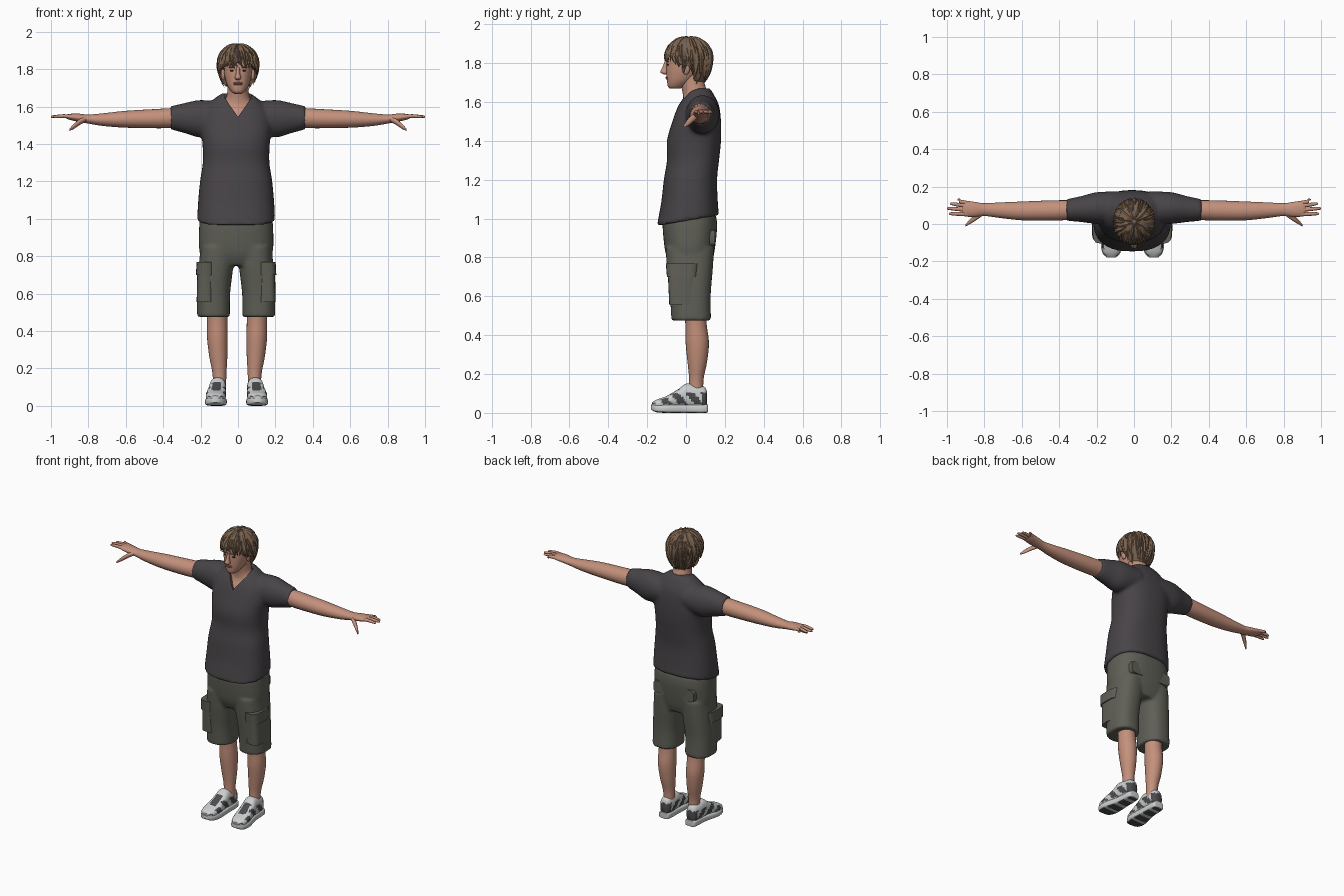
import bpy, bmesh, math, random
from mathutils import Vector

random.seed(4)
cube = bpy.data.objects.get("Cube")
if cube:
    bpy.data.objects.remove(cube)


def material(name, *rgb):
    m = bpy.data.materials.new(name)
    m.use_nodes = True
    m.diffuse_color = (*rgb, 1)
    m.node_tree.nodes["Principled BSDF"].inputs["Base Color"].default_value = (*rgb, 1)
    return m


SKIN = material("skin", 0.55, 0.28, 0.20)
HAIR = material("brown_hair", 0.19, 0.12, 0.075)
SHIRT = material("charcoal_cotton", 0.064, 0.057, 0.063)
SHORTS = material("olive_grey_canvas", 0.115, 0.115, 0.095)
WHITE = material("shoe_white", 0.60, 0.62, 0.62)
DARK = material("shoe_dark", 0.07, 0.07, 0.075)
LIPS = material("lips", 0.40, 0.16, 0.13)
EYE = material("eye_dark", 0.05, 0.035, 0.03)


def bridge(bm, loops):
    """Skin a list of vertex loops and close both ends."""
    n = len(loops[0])
    for lo, hi in zip(loops, loops[1:]):
        for i in range(n):
            j = (i + 1) % n
            bm.faces.new((lo[i], lo[j], hi[j], hi[i]))
    bm.faces.new(loops[0])
    bm.faces.new(loops[-1])


def loft(bm, rings, axis="z", side=1, off=0, n=24, power=2, steps=4):
    """Smooth loft through rings (x, y, z, half width, half depth, tilt)."""
    rings = [tuple(r) + (0,) * (6 - len(r)) for r in rings]
    fine = []
    for i in range(len(rings) - 1):
        p0, p1, p2, p3 = (rings[max(0, min(k, len(rings) - 1))] for k in range(i - 1, i + 3))
        for t in (k / steps for k in range(steps)):
            fine.append([b + t * (c - a) / 2 + t * t * (a - 2.5 * b + 2 * c - d / 2)
                         + t ** 3 * (1.5 * (b - c) + (d - a) / 2)
                         for a, b, c, d in zip(p0, p1, p2, p3)])
    fine.append(rings[-1])
    loops = []
    for x, y, z, a, b, tilt in fine:
        loop = []
        for k in range(n):
            ang = math.tau * k / n
            c, s = (math.copysign(abs(v) ** (2 / power), v) for v in (math.cos(ang), math.sin(ang)))
            d = {"z": (a * c, b * s, tilt * b * s), "x": (0, a * c, b * s), "y": (a * c, 0, b * s)}[axis]
            loop.append(bm.verts.new((side * (x + d[0]) + off, y + d[1], z + d[2])))
        loops.append(loop)
    bridge(bm, loops)


def finish(name, bm, mats, rule=None, angle=50, voxel=0):
    bmesh.ops.recalc_face_normals(bm, faces=bm.faces[:])
    if rule:
        for f in bm.faces:
            f.material_index = rule(f.calc_center_median(), f.normal)
    mesh = bpy.data.meshes.new(name)
    bm.to_mesh(mesh)
    bm.free()
    for m in mats:
        mesh.materials.append(m)
    mesh.shade_smooth()
    mesh.set_sharp_from_angle(angle=math.radians(angle))
    ob = bpy.data.objects.new(name, mesh)
    bpy.context.collection.objects.link(ob)
    if voxel:
        r = ob.modifiers.new("merge", "REMESH")
        r.mode, r.voxel_size, r.use_smooth_shade = "VOXEL", voxel, True
        s = ob.modifiers.new("soften", "SMOOTH")
        s.iterations, s.factor = 4, 0.5
    return ob


def part(name, mat, rings, **kw):
    bm = bmesh.new()
    loft(bm, rings, **kw)
    return finish(name, bm, [mat])


def blob(name, mat, centre, size):
    bm = bmesh.new()
    bmesh.ops.create_uvsphere(bm, u_segments=16, v_segments=10, radius=1)
    for v in bm.verts:
        v.co = Vector(centre) + Vector(a * b for a, b in zip(v.co, size))
    return finish(name, bm, [mat])


SIDES = (("left", 1), ("right", -1))

# Shirt: body and sleeves merged, then a V neckline cut out
bm = bmesh.new()
loft(bm, [(0, .01, .99, .208, .16, .17), (0, .018, 1.08, .204, .146), (0, .023, 1.2, .193, .137),
          (0, .036, 1.3, .178, .134), (0, .041, 1.4, .18, .139), (0, .055, 1.5, .19, .125),
          (0, .065, 1.58, .17, .105), (0, .07, 1.635, .125, .075), (0, .068, 1.67, .078, .055)],
     off=-.01, n=40, power=2.4)
for _, s in SIDES:
    loft(bm, [(.08, .085, 1.54, .09, .085), (.2, .085, 1.535, .085, .1),
              (.28, .08, 1.538, .07, .082), (.36, .075, 1.54, .058, .062)], axis="x", side=s, n=32)
shirt = finish("shirt", bm, [SHIRT], voxel=.01)
bm = bmesh.new()
outline = [(0, 1.545), (.07, 1.645), (.09, 1.75), (-.09, 1.75), (-.07, 1.645)]
bridge(bm, [[bm.verts.new((x, y, z)) for x, z in outline] for y in (-.3, .06)])
cutter = finish("neckline_cutter", bm, [SHIRT])
cutter.hide_render = True
cut = shirt.modifiers.new("neckline", "BOOLEAN")
cut.operation, cut.object, cut.solver = "DIFFERENCE", cutter, "EXACT"
bpy.context.view_layer.objects.active = shirt
for m in list(shirt.modifiers):
    bpy.ops.object.modifier_apply(modifier=m.name)
bpy.data.objects.remove(cutter)
shirt.data.set_sharp_from_angle(angle=math.radians(50))

# Shorts: hips and two wide legs merged
bm = bmesh.new()
loft(bm, [(0, .025, .75, .15, .1), (0, .02, .82, .195, .125), (0, .02, .95, .198, .14),
          (0, .02, 1.02, .19, .135)], off=-.01, n=40, power=2.5)
for _, s in SIDES:
    loft(bm, [(.121, .027, .475, .088, .102), (.12, .022, .6, .088, .105),
              (.108, .02, .74, .092, .118), (.1, .02, .85, .09, .125)],
         side=s, off=-.01, n=32, power=2.4)
finish("shorts", bm, [SHORTS], voxel=.01)
for label, s in SIDES:
    for kind, rings in (("pocket", [(.166, -.02, .555, .045, .066), (.164, -.02, .73, .044, .074)]),
                        ("pocket_flap", [(.166, -.02, .7, .049, .078), (.164, -.02, .77, .047, .084)])):
        part(f"{label}_{kind}", SHORTS, rings, side=s, off=-.01, power=3.5)
    part(f"{label}_back_pocket", SHORTS, [(.1, .1, .9, .055, .045), (.1, .148, .9, .05, .04)],
         axis="y", side=s, off=-.01, power=4)

# Neck with upper chest
part("neck", SKIN, [(0, .06, 1.48, .12, .095), (0, .06, 1.545, .12, .102), (0, .06, 1.6, .1, .077),
                    (0, .05, 1.64, .067, .066), (0, .035, 1.69, .056, .062), (0, .02, 1.76, .055, .06)],
     n=32)

# Head and face
part("head", SKIN, [(0, -.055, 1.668, .02, .025), (0, -.05, 1.68, .036, .043), (0, -.03, 1.71, .056, .068),
                    (0, -.015, 1.75, .069, .086), (0, -.004, 1.79, .076, .098), (0, .01, 1.84, .08, .108),
                    (0, .015, 1.89, .07, .09), (0, .015, 1.925, .035, .05)], n=32, power=2.2)
part("nose", SKIN, [(0, -.105, 1.742, .01, .01), (0, -.111, 1.753, .017, .021), (0, -.109, 1.775, .011, .014),
                    (0, -.1, 1.81, .009, .009)], n=12)
for z in (1.719, 1.726):
    blob("lip", LIPS, (0, -.096, z), (.024, .009, .005))
for label, s in SIDES:
    blob(f"{label}_eye", EYE, (s * .031, -.092, 1.792), (.013, .007, .005))
    blob(f"{label}_eyebrow", HAIR, (s * .033, -.095, 1.81), (.019, .007, .004))
    blob(f"{label}_ear", SKIN, (s * .079, .0, 1.772), (.012, .02, .032))


# Hair: shell with a hairline that drops toward the nape, covered in tapered locks
def scalp(d, phi, r=1):
    d, phi = math.radians(d), math.radians(phi)
    c, s = math.cos(phi), math.sin(phi)
    return Vector((.108 * r * s * math.sin(d), .014 - .12 * r * s * math.cos(d),
                   1.83 + (.106 if c > 0 else .165) * r * c))


def hairline(d):
    d = abs((d + 180) % 360 - 180)
    keys = [(0, 86), (45, 90), (70, 103), (92, 106), (112, 138), (181, 140)]
    for (a, p), (b, q) in zip(keys, keys[1:]):
        if d <= b:
            return p + (q - p) * (d - a) / (b - a)


bm = bmesh.new()
around = [i * 7.5 for i in range(48)]
shell = [[bm.verts.new(scalp(d, hairline(d) * t / 14)) for d in around] for t in range(1, 15)]
shell.append([bm.verts.new(scalp(d, hairline(d), .7)) for d in around])
bridge(bm, shell)
for start, count in ((6, 11), (28, 17), (50, 24), (68, 30), (84, 32)):
    for i in range(count):
        d0 = 360 * (i + random.uniform(-.3, .3)) / count
        end = min(start + random.uniform(48, 65), hairline(d0) + random.uniform(0, 13))
        if end - start < 10:
            continue
        sweep, width = random.uniform(-14, 14), random.uniform(.008, .013)
        loops = []
        for k in range(7):
            t = k / 6
            phi, d = start + (end - start) * t, d0 + sweep * t * t
            taper = max(.06, math.sin(math.pi * (.2 + .8 * t)))
            w = math.degrees(width * taper / (.11 * max(.25, math.sin(math.radians(phi)))))
            r, h = .99 + .05 * t * t, .065 * taper
            loops.append([bm.verts.new(scalp(*p)) for p in
                          ((d - w, phi, r), (d, phi, r + h), (d + w, phi, r), (d, phi, r - h))])
        bridge(bm, loops)
finish("hair", bm, [HAIR], angle=60)

for label, s in SIDES:
    # Arm and palm
    part(f"{label}_arm", SKIN, [(.3, .075, 1.54, .05, .05), (.36, .074, 1.538, .053, .053),
                                (.45, .072, 1.535, .054, .051), (.6, .07, 1.532, .05, .045),
                                (.72, .074, 1.53, .041, .034), (.8, .077, 1.533, .034, .024),
                                (.85, .078, 1.54, .04, .022), (.9, .082, 1.545, .042, .016),
                                (.92, .084, 1.546, .036, .009)], axis="x", side=s)
    # Fingers and thumb
    for finger, tip, y0, y1 in (("index", .99, .052, .055), ("middle", 1, .074, .083),
                                ("ring", .985, .095, .108), ("little", .945, .11, .13)):
        part(f"{label}_{finger}_finger", SKIN,
             [(.87, y0, 1.544, .01, .01), (.93, y0 * .5 + y1 * .5, 1.549, .0105, .01),
              (tip - .012, y1, 1.546, .008, .007), (tip, y1, 1.545, .003, .003)], axis="x", side=s, n=12)
    part(f"{label}_thumb", SKIN, [(.81, .06, 1.535, .016, .014), (.845, .036, 1.518, .017, .016),
                                  (.88, .01, 1.492, .012, .013), (.9, -.007, 1.476, .006, .006)],
         axis="x", side=s, n=12)
    # Lower leg
    part(f"{label}_leg", SKIN, [(.093, .05, .08, .034, .04), (.094, .053, .17, .037, .037),
                                (.1, .058, .26, .048, .05), (.105, .058, .36, .055, .06),
                                (.106, .052, .45, .054, .055), (.108, .045, .55, .056, .057)],
         side=s, off=-.005)

    # Shoe: panelled upper on a light sole with a dark tread
    def panels(c, n):
        lace = n.z > .4 and -.11 < c.y < -.03 and abs(abs(c.x + .008) - .108) < .022
        band = abs(n.x) > .45 and .045 < c.z < .105 and (c.y + .8 * c.z) % .08 < .045
        return int(lace or band or (c.y > .085 and c.z < .1))

    bm = bmesh.new()
    loft(bm, [(.098, .108, .07, .02, .04), (.098, .095, .078, .035, .055), (.099, .05, .084, .043, .06),
              (.101, .0, .088, .045, .062), (.104, -.04, .075, .048, .047), (.11, -.1, .055, .054, .032),
              (.113, -.15, .045, .046, .024), (.113, -.175, .04, .024, .014)],
         axis="y", side=s, off=-.008, n=32, power=2.5, steps=6)
    finish(f"{label}_shoe_upper", bm, [WHITE, DARK], panels)
    bm = bmesh.new()
    loft(bm, [(.098, .113, .026, .022, .018), (.098, .1, .022, .038, .022), (.1, .0, .022, .044, .022),
              (.11, -.1, .022, .058, .022), (.113, -.155, .024, .047, .02), (.113, -.18, .03, .022, .012)],
         axis="y", side=s, off=-.008, n=32, power=4)
    finish(f"{label}_shoe_sole", bm, [WHITE, DARK], lambda c, n: int(n.z < -.8 and int((c.y + 1) * 40) % 3 > 0))
